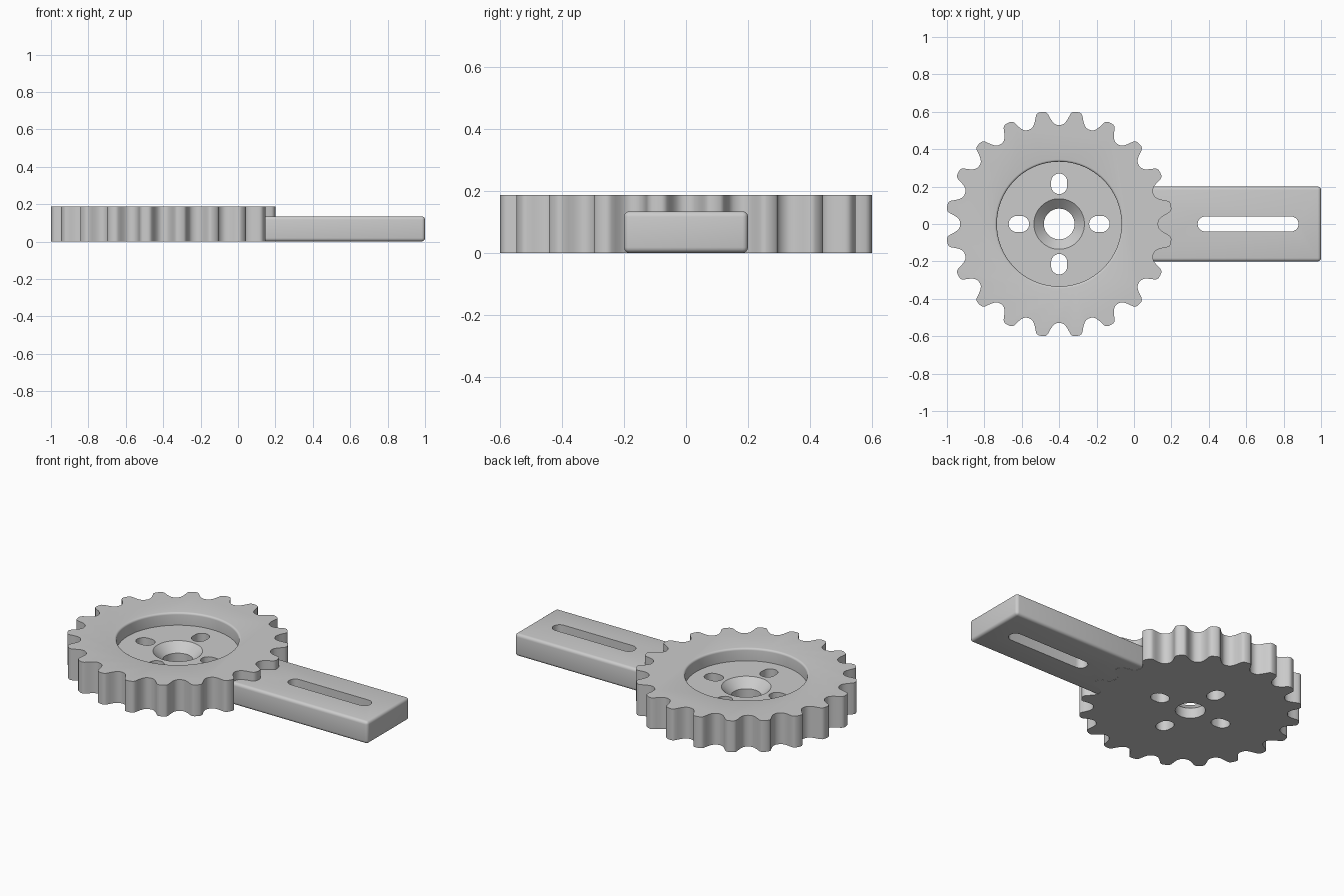
import bpy, bmesh, math
from math import cos, sin, pi, radians

if "Cube" in bpy.data.objects:
    bpy.data.objects.remove(bpy.data.objects["Cube"], do_unlink=True)

grey = bpy.data.materials.new("plain grey")
grey.use_nodes = True
grey.diffuse_color = (0.6, 0.6, 0.6, 1)
grey.node_tree.nodes["Principled BSDF"].inputs["Base Color"].default_value = (0.6, 0.6, 0.6, 1)

GEAR_X = -0.4
TEETH = 20


def make_object(name, bm):
    bmesh.ops.recalc_face_normals(bm, faces=bm.faces)
    mesh = bpy.data.meshes.new(name)
    bm.to_mesh(mesh)
    bm.free()
    mesh.materials.append(grey)
    ob = bpy.data.objects.new(name, mesh)
    bpy.context.collection.objects.link(ob)
    return ob


def prism(name, outline, z0, z1):
    """Extrude a flat outline from z0 to z1."""
    bm = bmesh.new()
    face = bm.faces.new([bm.verts.new((x, y, z0)) for x, y in outline])
    ext = bmesh.ops.extrude_face_region(bm, geom=[face])
    for v in ext["geom"]:
        if isinstance(v, bmesh.types.BMVert):
            v.co.z = z1
    return make_object(name, bm)


def slot(name, cx, cy, length, width, angle, z0, z1, n=12):
    """Rounded-end slot cutter."""
    r, half, pts = width / 2, (length - width) / 2, []
    for end in (1, -1):
        for i in range(n + 1):
            a = -pi / 2 + pi * i / n
            x, y = end * (half + r * cos(a)), end * r * sin(a)
            pts.append((cx + x * cos(angle) - y * sin(angle),
                        cy + x * sin(angle) + y * cos(angle)))
    return prism(name, pts, z0, z1)


def turned(name, profile, cx, n=96):
    """Revolve a radius/height profile into a closed solid."""
    bm = bmesh.new()
    rings = [[bm.verts.new((cx + r * cos(2 * pi * i / n), r * sin(2 * pi * i / n), z))
              for i in range(n)] for r, z in profile]
    for lower, upper in zip(rings, rings[1:]):
        for i in range(n):
            j = (i + 1) % n
            bm.faces.new((lower[i], lower[j], upper[j], upper[i]))
    bm.faces.new(rings[0])
    bm.faces.new(rings[-1])
    return make_object(name, bm)


def activate(ob):
    bpy.ops.object.select_all(action='DESELECT')
    ob.select_set(True)
    bpy.context.view_layer.objects.active = ob


def cut(ob, cutter):
    cutter.hide_render = True
    mod = ob.modifiers.new("cut", 'BOOLEAN')
    mod.operation, mod.solver, mod.object = 'DIFFERENCE', 'EXACT', cutter
    activate(ob)
    bpy.ops.object.modifier_apply(modifier=mod.name)
    bpy.data.objects.remove(cutter, do_unlink=True)


# Toothed wheel: half a tooth (degrees from tip, radius), mirrored and repeated
half_tooth = [(0, .606), (1.5, .605), (2.4, .601), (3.1, .592), (3.8, .575),
              (4.6, .558), (5.6, .543), (6.7, .534), (7.8, .53), (9, .529)]
tooth = [(-a, r) for a, r in half_tooth[:0:-1]] + half_tooth[:-1]
outline = []
for t in range(TEETH):
    for a, r in tooth:
        ang = radians(a + (t + 0.5) * 360 / TEETH)
        outline.append((GEAR_X + r * cos(ang), r * sin(ang)))
wheel = prism("toothed_wheel", outline, 0, 0.188)

# Round recess with eased rim, countersink and centre bore, cut as one turning
FLOOR, RIM = 0.113, 0.012
rim = [(0.333 + RIM * (1 - cos(a)), 0.188 - RIM + RIM * sin(a))
       for a in (radians(d) for d in (0, 22, 45, 67, 90))]
cut(wheel, turned("recess_cutter",
                  [(0.082, -0.1), (0.082, 0.062), (0.135, FLOOR), (0.333, FLOOR)]
                  + rim + [(0.345, 0.3)], GEAR_X))

# Four radial slots around the bore
for k in range(4):
    a = k * pi / 2
    cut(wheel, slot("slot_cutter", GEAR_X + 0.215 * cos(a), 0.215 * sin(a),
                    0.11, 0.086, a, -0.1, 0.15))

# Arm with rounded edges and a long slot
arm = prism("slotted_arm", [(0, -0.2), (1, -0.2), (1, 0.2), (0, 0.2)], 0.001, 0.135)
bevel = arm.modifiers.new("round", 'BEVEL')
bevel.width, bevel.segments = 0.018, 4
activate(arm)
bpy.ops.object.modifier_apply(modifier=bevel.name)
cut(arm, slot("arm_slot_cutter", 0.61, 0, 0.54, 0.08, 0, -0.1, 0.3))

for ob in (wheel, arm):
    activate(ob)
    bpy.ops.object.shade_smooth_by_angle(angle=radians(30))
